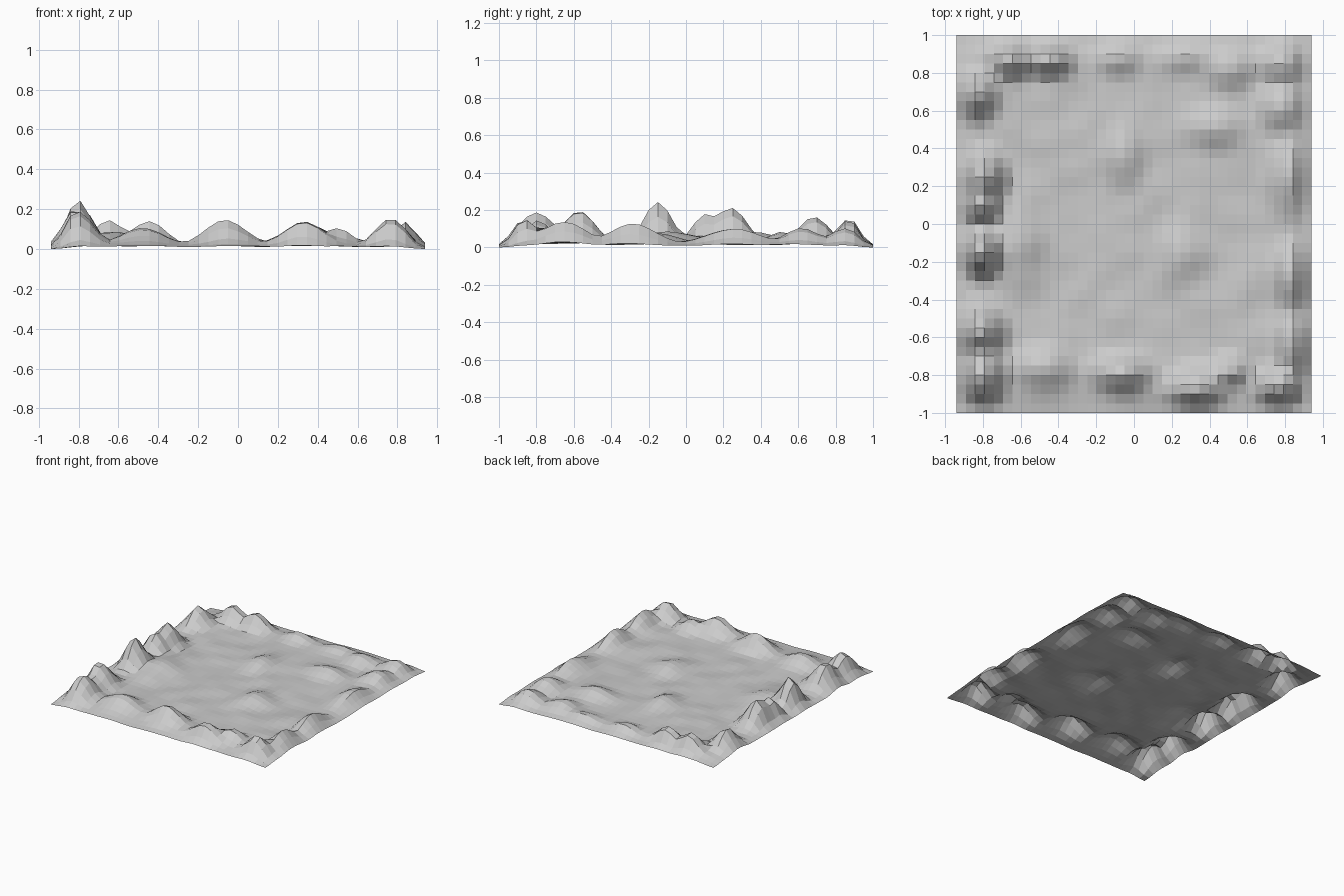
import bpy, bmesh, math
from mathutils import Vector, noise

NX, NY = 38, 40
HX, HY = 0.94, 1.0

# Hills: centre x, centre y, spread x, spread y, height
HILLS = [
    # left ridge
    (-.80, -.80, .08, .10, .185), (-.82, -.57, .09, .09, .19),
    (-.80, -.15, .065, .08, .25), (-.80, .10, .07, .07, .18),
    (-.79, .24, .07, .09, .215), (-.84, .68, .08, .09, .16),
    (-.62, -.10, .11, .18, .09),
    # back ridge
    (-.65, .87, .08, .07, .15), (-.45, .87, .09, .06, .15),
    (-.08, .88, .09, .07, .08), (.25, .88, .12, .07, .065),
    (.50, .82, .10, .08, .085), (.78, .85, .09, .08, .10),
    # right ridge
    (.78, .62, .09, .10, .11), (.82, .25, .08, .16, .10),
    (.84, -.28, .07, .14, .125), (.85, -.65, .07, .12, .14),
    (.77, -.86, .08, .07, .155),
    # front ridge
    (.33, -.87, .11, .08, .135), (-.06, -.79, .11, .07, .14),
    (.50, -.78, .08, .06, .11), (-.48, -.76, .12, .09, .10),
    # low mounds in the basin
    (-.06, .36, .09, .14, .08), (.25, -.16, .10, .12, .075),
    (.42, .52, .14, .09, .08),
]


def smooth(t):
    t = max(0.0, min(1.0, t))
    return t * t * (3 - 2 * t)


def height(x, y):
    total = 0.028 ** 3
    for cx, cy, sx, sy, h in HILLS:
        g = h * math.exp(-0.5 * (((x - cx) / sx) ** 2 + ((y - cy) / sy) ** 2))
        total += g ** 3
    z = total ** (1 / 3)
    z += 0.012 * noise.noise(Vector((x * 6, y * 6, 3.7)))
    ex, ey = HX - abs(x), HY - abs(y)
    rim = 0.45 + 0.55 * smooth(min(ex, ey) / 0.1)
    corner = smooth(math.hypot(ex, ey) / 0.15)
    return max(0.0, z * rim * corner)


# Open faceted terrain sheet
bm = bmesh.new()
bmesh.ops.create_grid(bm, x_segments=NX, y_segments=NY, size=1.0)
for v in bm.verts:
    v.co.x *= HX
    v.co.y *= HY
    v.co.z = height(v.co.x, v.co.y)
mesh = bpy.data.meshes.new("terrain")
bm.to_mesh(mesh)
bm.free()
terrain = bpy.data.objects.new("terrain", mesh)
bpy.context.collection.objects.link(terrain)
